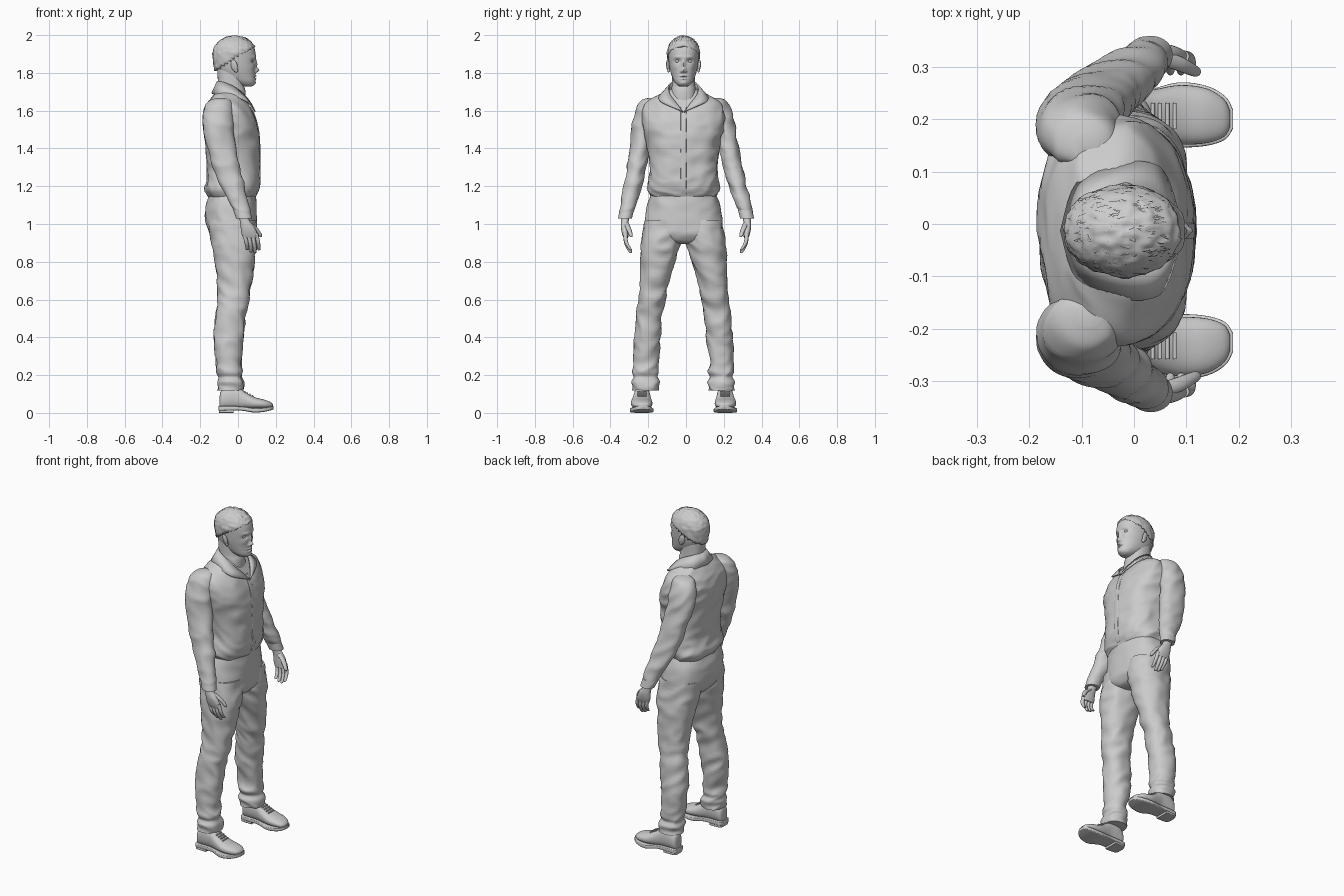
import bpy, bmesh, math, random
from mathutils import Vector, noise

random.seed(4)
C = -0.013                      # the figure's own mid plane in y (it faces +x)


def spline(rows, steps):
    """Catmull-Rom interpolation through a list of tuples."""
    out = []
    for i in range(len(rows) - 1):
        a, b = rows[max(i - 1, 0)], rows[i]
        c, d = rows[i + 1], rows[min(i + 2, len(rows) - 1)]
        for k in range(steps):
            t = k / steps
            out.append(tuple(0.5 * (2 * q + (r - p) * t + (2 * p - 5 * q + 4 * r - s) * t * t
                                    + (3 * q - p - 3 * r + s) * t ** 3)
                             for p, q, r, s in zip(a, b, c, d)))
    return out + [rows[-1]]


def finish(name, bm):
    bmesh.ops.recalc_face_normals(bm, faces=bm.faces[:])
    me = bpy.data.meshes.new(name)
    bm.to_mesh(me)
    bm.free()
    ob = bpy.data.objects.new(name, me)
    bpy.context.collection.objects.link(ob)
    return ob


def loft(name, rings, axis='z', e=2.3, sides=40, steps=4, fold=0.0, shape=None):
    """Rings are (t, a_min, a_max, b_min, b_max); a,b = x,y for axis z and y,z for axis x."""
    bm = bmesh.new()
    rows = []
    for t, a0, a1, b0, b1 in spline(rings, steps):
        row = []
        for i in range(sides):
            g = 2 * math.pi * i / sides
            c, s = math.cos(g), math.sin(g)
            u = math.copysign(abs(c) ** (2 / e), c)
            v = math.copysign(abs(s) ** (2 / e), s)
            a, b = (a0 + a1) / 2 + u * (a1 - a0) / 2, (b0 + b1) / 2 + v * (b1 - b0) / 2
            if fold:            # cloth creases
                n = noise.noise(Vector((a * 9, b * 9, t * 13 + a * 8)))
                w = fold * (0.35 - 2 * abs(n))
                a, b = a + c * w, b + s * w
            p = Vector((a, b, t)) if axis == 'z' else Vector((t, a, b))
            row.append(bm.verts.new(shape(p) if shape else p))
        rows.append(row)
    for r, q in zip(rows, rows[1:]):
        for i in range(sides):
            j = (i + 1) % sides
            bm.faces.new((r[i], r[j], q[j], q[i]))
    bm.faces.new(rows[0])
    bm.faces.new(rows[-1])
    return finish(name, bm)


def body(rows):                 # (z, back, front, half width) -> symmetric rings
    return [(z, xb, xf, C - w, C + w) for z, xb, xf, w in rows]


def limb(rows, s, c=C):         # (z, x, y offset, rx, ry) -> rings on side s
    return [(z, x - rx, x + rx, c + s * y - ry, c + s * y + ry) for z, x, y, rx, ry in rows]


def ball(name, loc, scale, rot=(0, 0, 0)):
    bpy.ops.mesh.primitive_uv_sphere_add(segments=24, ring_count=16, radius=1, location=loc, rotation=rot)
    ob = bpy.context.object
    ob.name, ob.scale = name, scale
    return ob


# shirt body and front placket
torso = [(1.135, -.15, .088, .168), (1.16, -.168, .10, .185), (1.19, -.178, .112, .193),
         (1.24, -.166, .117, .184), (1.32, -.165, .116, .18), (1.42, -.172, .115, .195),
         (1.50, -.182, .108, .213), (1.57, -.184, .09, .22), (1.62, -.168, .066, .212),
         (1.655, -.148, .042, .185), (1.685, -.128, .02, .13), (1.715, -.11, 0, .07)]
loft("shirt_body", body(torso), e=2.5, sides=72, steps=6, fold=.009)
loft("shirt_placket", body([(z, xf - .012, xf + .003, .015) for z, xb, xf, w in torso[1:9]]), e=5, sides=24)

# collar: a folded strip mirrored over the mid plane
top = [(-.108, 0, 1.755), (-.078, .058, 1.75), (-.02, .078, 1.725), (.03, .07, 1.685), (.068, .035, 1.637), (.09, .003, 1.592)]
low = [(-.138, 0, 1.69), (-.108, .09, 1.685), (-.04, .125, 1.68), (.025, .13, 1.66), (.06, .105, 1.638), (.088, .016, 1.6)]
bm = bmesh.new()
for s in (1, -1):
    strip = [[bm.verts.new(Vector((x, C + s * y, z))) for x, y, z in spline(r, 5)] for r in (top, low)]
    for i in range(len(strip[0]) - 1):
        bm.faces.new((strip[0][i], strip[0][i + 1], strip[1][i + 1], strip[1][i]))
bmesh.ops.remove_doubles(bm, verts=bm.verts[:], dist=.0005)
m = finish("shirt_collar", bm).modifiers.new("thickness", 'SOLIDIFY')
m.thickness, m.offset = .008, 0

# trouser seat
loft("trouser_seat", body([(1.18, -.14, .09, .165), (1.12, -.165, .096, .188), (1.06, -.176, .098, .2),
                           (1.0, -.17, .1, .208), (.95, -.15, .1, .205), (.91, -.115, .08, .13),
                           (.895, -.07, .04, .05)]), e=2.4, sides=64, fold=.005)

# neck and head, with the face pushed out by soft bumps
loft("neck", body([(1.6, -.1, .04, .075), (1.7, -.107, .04, .066), (1.74, -.106, .03, .062), (1.82, -.11, .03, .062)]))
BUMPS = [(0, 1.814, .011, .012, .021), (0, 1.845, .008, .02, .010), (0, 1.784, .018, .005, .007),
         (0, 1.769, .016, .005, .006), (0, 1.7765, .02, .002, -.004), (0, 1.745, .02, .012, .005)]
for s in (1, -1):
    BUMPS += [(s * .032, 1.862, .016, .010, -.012), (s * .03, 1.884, .022, .007, .005),
              (s * .013, 1.808, .006, .006, .008), (s * .045, 1.83, .015, .015, .003)]


def face(p):
    if p.x > .02:
        for y, z, sy, sz, d in BUMPS:
            p.x += d * math.exp(-((p.y - C - y) / sy) ** 2 - ((p.z - z) / sz) ** 2)
    return p


loft("head", body([(1.728, .02, .07, .02), (1.737, .0, .084, .035), (1.755, -.04, .091, .05),
                   (1.78, -.08, .091, .061), (1.81, -.108, .091, .07), (1.84, -.12, .092, .076),
                   (1.88, -.128, .095, .08), (1.92, -.127, .09, .082), (1.95, -.112, .078, .073),
                   (1.975, -.085, .05, .053), (1.988, -.05, .015, .025)]), e=2.2, sides=144, steps=9, shape=face)

# hair cap with loose tufts
O, R = Vector((-.018, C, 1.9)), Vector((.117, .088, .097))
bm = bmesh.new()
bmesh.ops.create_uvsphere(bm, u_segments=72, v_segments=48, radius=1)
for v in bm.verts:
    n = v.co.copy()
    k = 1 + .05 * noise.noise(n * 6)
    v.co = O + Vector((n.x * R.x, n.y * R.y, n.z * (R.z if n.z > 0 else .2))) * k
cut = [v for v in bm.verts if v.co.z < 1.872 + .62 * (v.co.x + .015)]
bmesh.ops.delete(bm, geom=cut, context='VERTS')
m = finish("hair_cap", bm).modifiers.new("thickness", 'SOLIDIFY')
m.thickness, m.offset = .008, -1
bm = bmesh.new()
for i in range(170):
    n = Vector((random.uniform(-1, 1), random.uniform(-1, 1), random.uniform(.3, 1.3))).normalized()
    p = O + Vector((n.x * R.x, n.y * R.y, n.z * R.z)) * 1.01
    t = n.cross(Vector((random.uniform(-.4, .4), 1, 0))).normalized() * random.uniform(.012, .024)
    w = n.cross(t).normalized() * .003
    bm.faces.new([bm.verts.new(q) for q in (p - w, p + w, p + t + n * .001)])
finish("hair_tufts", bm)

for s, side in ((1, "left"), (-1, "right")):
    # eye and ear
    ball(side + "_eye", (.069, C + s * .032, 1.862), (.012, .014, .010))
    ball(side + "_ear", (-.02, C + s * .082, 1.838), (.018, .009, .032), (s * -.15, -.2, s * .3))
    ball(side + "_ear_lobe", (-.01, C + s * .079, 1.815), (.01, .007, .013))

    # sleeve and cuff (the arms drift back to y = 0 symmetry at the wrists)
    arm = [(1.668, -.09, .16, .025, .025), (1.655, -.095, .172, .055, .05), (1.62, -.102, .185, .074, .062),
           (1.56, -.106, .2, .08, .068), (1.48, -.1, .222, .079, .06), (1.38, -.08, .24, .076, .054),
           (1.30, -.062, .255, .072, .052), (1.22, -.035, .274, .068, .05), (1.14, -.003, .295, .057, .045),
           (1.07, .02, .314, .045, .037), (1.035, .03, .322, .041, .036)]
    rings = [limb([r], s, C * min(1, max(0, (r[0] - 1.1) / .4)))[0] for r in arm]
    loft(side + "_sleeve", rings, e=2.1, sides=40, steps=6, fold=.008)
    loft(side + "_cuff", limb([(1.075, .019, .313, .045, .038), (1.03, .032, .323, .042, .037)], s, 0), e=2.1)

    # hand: palm, four fingers, thumb
    loft(side + "_palm", limb([(1.05, .027, .32, .027, .022), (1.02, .035, .323, .026, .02), (.985, .05, .325, .036, .02),
                               (.95, .06, .322, .042, .017), (.925, .066, .318, .038, .012)], s, 0), sides=24)
    for i, length in enumerate((.07, .085, .092, .08)):
        x, z = .034 + .0205 * i, .932 + .003 * i
        loft(f"{side}_finger_{i + 1}", limb([
            (z + .012, x, .321, .010, .011), (z - length * .4, x + .010, .318, .0105, .0105),
            (z - length * .75, x + .014, .305, .0095, .0095), (z - length * .96, x + .015, .293, .008, .008),
            (z - length, x + .015, .29, .004, .004)], s, 0), e=2, sides=14)
    loft(side + "_thumb", limb([(1.01, .05, .318, .014, .013), (.985, .083, .308, .015, .014), (.96, .105, .298, .013, .012),
                                (.94, .117, .292, .011, .010), (.93, .121, .29, .005, .005)], s, 0), e=2, sides=16)

    # trouser leg: (z, back, front, inner, outer)
    leg = [(1.02, -.155, .09, .01, .205), (.93, -.147, .1, .004, .22), (.85, -.13, .096, .028, .228),
           (.73, -.114, .08, .066, .23), (.62, -.108, .064, .09, .237), (.54, -.115, .047, .106, .248),
           (.44, -.127, .035, .117, .258), (.36, -.126, .024, .123, .264), (.26, -.117, .02, .134, .264),
           (.215, -.113, .024, .129, .27), (.19, -.106, .02, .136, .264), (.165, -.112, .032, .128, .274),
           (.14, -.104, .034, .133, .268), (.118, -.108, .03, .134, .27)]
    loft(side + "_trouser_leg", [(z, a, b, *sorted((C + s * i, C + s * o))) for z, a, b, i, o in leg],
         e=2.2, sides=48, steps=6, fold=.009)

    # shoe: (x, half width, bottom, top)
    y = C + s * .22

    def along(rows):
        return [(x, y + s * d - w, y + s * d + w, b, t) for x, w, b, t, d in rows]

    loft(side + "_shoe_upper", along([
        (-.097, .018, .03, .09, 0), (-.088, .036, .02, .12, 0), (-.05, .042, .02, .145, 0), (0, .044, .02, .14, 0),
        (.04, .05, .02, .11, .001), (.09, .057, .02, .083, .002), (.14, .052, .022, .07, 0),
        (.172, .036, .026, .057, -.004), (.184, .015, .032, .046, -.006)]), axis='x', e=2.3, sides=36)
    loft(side + "_shoe_sole", along([
        (-.103, .022, .012, .036, 0), (-.093, .041, .011, .036, 0), (-.04, .045, .012, .036, 0), (.02, .048, .012, .034, 0),
        (.085, .062, .002, .026, .002), (.14, .057, .006, .028, 0), (.175, .041, .014, .034, -.004),
        (.189, .019, .019, .038, -.006)]), axis='x', e=7, sides=36)
    loft(side + "_shoe_heel", along([
        (-.1, .024, 0, .016, 0), (-.09, .04, 0, .016, 0), (-.05, .044, 0, .016, 0), (-.025, .044, 0, .016, 0)]),
        axis='x', e=7, sides=36)
    for i in range(4):
        bpy.ops.mesh.primitive_cylinder_add(vertices=10, radius=.004, depth=.05, rotation=(math.pi / 2, 0, 0),
                                            location=(.036 + .014 * i, y, .113 - .0075 * i))
        bpy.context.object.name = f"{side}_lace_{i + 1}"

bpy.ops.object.select_all(action='SELECT')
bpy.ops.object.shade_smooth_by_angle(angle=math.radians(50))
